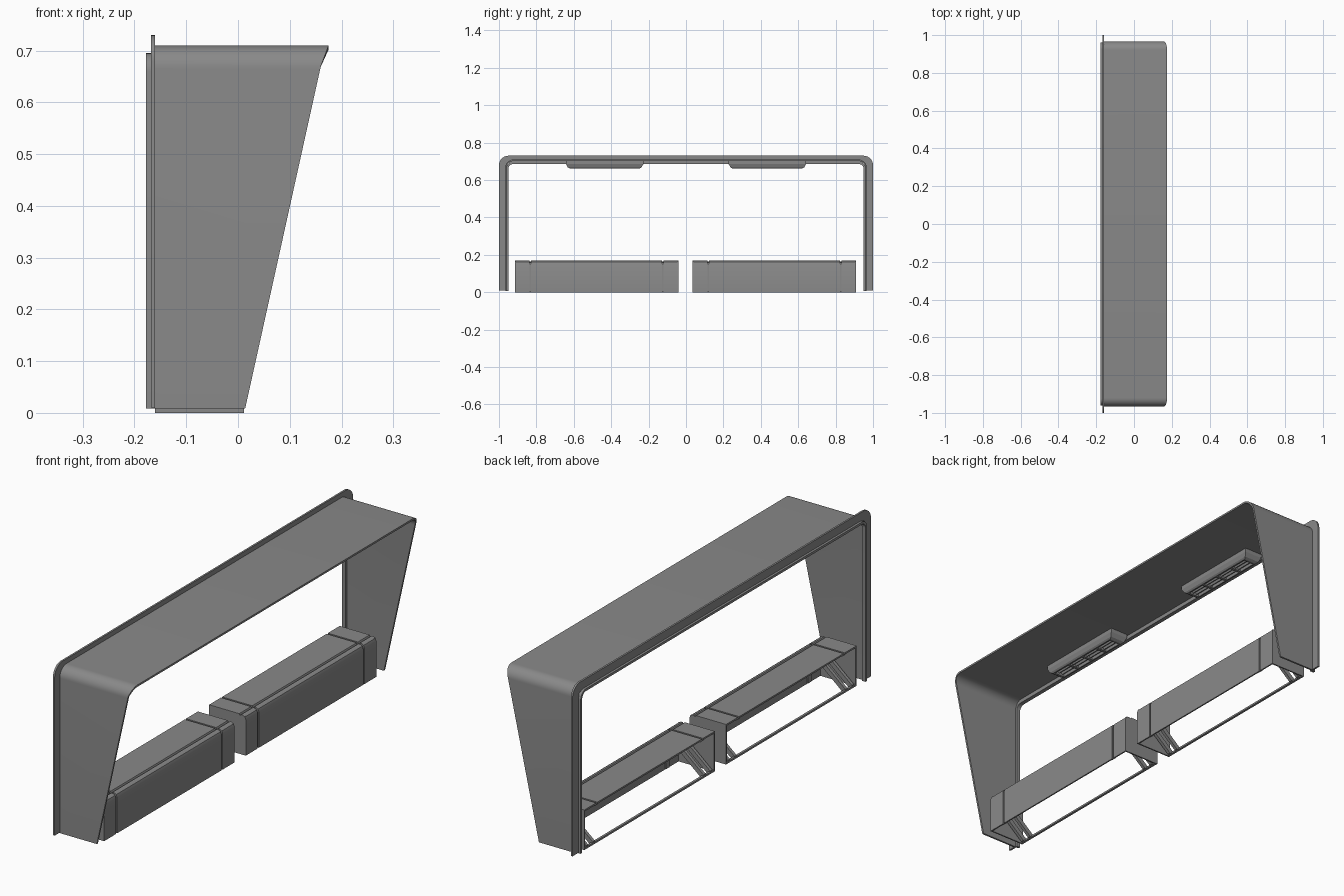
import bpy, bmesh, math

if "Cube" in bpy.data.objects:
    bpy.data.objects.remove(bpy.data.objects["Cube"])

grey = bpy.data.materials.new("panel grey")
grey.diffuse_color = (0.25, 0.25, 0.25, 1)
grey.use_nodes = True
grey.node_tree.nodes["Principled BSDF"].inputs["Base Color"].default_value = grey.diffuse_color


def finish(name, bm, smooth=False):
    bmesh.ops.recalc_face_normals(bm, faces=bm.faces)
    me = bpy.data.meshes.new(name)
    bm.to_mesh(me)
    bm.free()
    ob = bpy.data.objects.new(name, me)
    bpy.context.collection.objects.link(ob)
    me.materials.append(grey)
    if smooth:
        bpy.context.view_layer.objects.active = ob
        ob.select_set(True)
        bpy.ops.object.shade_smooth_by_angle(angle=math.radians(30))
        ob.select_set(False)
    return ob


def arch(half, top, r, bottom, n=10):
    """Rounded upside-down U in the YZ plane."""
    pts = [(-half, bottom)]
    for side in (-1, 1):
        for i in range(n + 1):
            a = math.pi / 2 * i / n
            a = math.pi - a if side < 0 else math.pi / 2 - a
            pts.append((side * (half - r) + r * math.cos(a), top - r + r * math.sin(a)))
    return pts + [(half, bottom)]


def arch_band(name, half, top, r, t, bottom, x0, x1):
    """Band of thickness t following the arch, from x0 to x1(z)."""
    bm = bmesh.new()
    outer = arch(half, top, r, bottom)
    inner = arch(half - t, top - t, max(r - t, 0.005), bottom)
    rows = []
    for (yo, zo), (yi, zi) in zip(outer, inner):
        xe = x1(zo)
        rows.append([bm.verts.new(c) for c in
                     ((x0, yo, zo), (xe, yo, zo), (xe, yi, zi), (x0, yi, zi))])
    for a, b in zip(rows, rows[1:]):
        for k in range(4):
            bm.faces.new((a[k], a[(k + 1) % 4], b[(k + 1) % 4], b[k]))
    bm.faces.new(rows[0])
    bm.faces.new(rows[-1])
    return finish(name, bm, True)


def prism(bm, prof, y0, y1):
    """Extrude an XZ profile along Y."""
    a = [bm.verts.new((x, y0, z)) for x, z in prof]
    b = [bm.verts.new((x, y1, z)) for x, z in prof]
    n = len(prof)
    for i in range(n):
        bm.faces.new((a[i], a[(i + 1) % n], b[(i + 1) % n], b[i]))
    bm.faces.new(a)
    bm.faces.new(b)


def box(bm, x0, x1, y0, y1, z0, z1):
    prism(bm, [(x0, z0), (x1, z0), (x1, z1), (x0, z1)], y0, y1)


def hood_edge(z):
    return 0.012 + 0.221 * z if z < 0.67 else 0.16 + (z - 0.67) * 0.375


# Hood, mounting flange and rear lip
arch_band("hood_shell", 0.966, 0.71, 0.045, 0.008, 0.008, -0.162, hood_edge)
arch_band("mounting_flange", 1.0, 0.73, 0.05, 0.042, 0.01, -0.168, lambda z: -0.16)
arch_band("rear_lip", 0.96, 0.695, 0.035, 0.010, 0.008, -0.178, lambda z: -0.16)

# Lower covers: folded panel in three lengths with seams, open back and floor
SKIN = [(0.012, 0), (0.012, 0.152), (0.008, 0.163), (0, 0.168), (-0.009, 0.169),
        (-0.012, 0.163), (-0.016, 0.163), (-0.019, 0.17), (-0.16, 0.17),
        (-0.16, 0.163), (-0.02, 0.157), (0, 0.155), (0.006, 0.148), (0.006, 0)]
BACKING = [(0.007, 0.002), (0.007, 0.15), (-0.002, 0.160), (-0.158, 0.164),
           (-0.158, 0.159), (-0.005, 0.154), (0.002, 0.147), (0.002, 0.002)]
for name, c in (("left", -0.4775), ("right", 0.4725)):
    h, s, g = 0.4375, 0.354, 0.004
    bm = bmesh.new()
    for y0, y1 in ((-h, -s - g), (-s + g, s - g), (s + g, h)):
        prism(bm, SKIN, c + y0, c + y1)
    for y in (-s, s):
        prism(bm, BACKING, c + y - 0.012, c + y + 0.012)
    finish(name + "_cover", bm, True)

    bm = bmesh.new()
    for e in (-1, 1):
        # end plate
        ya, yb = sorted((c + e * h, c + e * (h - 0.006)))
        box(bm, -0.16, 0.008, ya, yb, 0.0, 0.165)
        # sloping braces
        for d in (0.022, 0.066):
            y = c + e * (h - d)
            prism(bm, [(0.006, 0.125), (0.006, 0.150), (-0.158, 0.012), (-0.158, 0),
                       (-0.142, 0)], y - 0.007, y + 0.007)
    finish(name + "_end_brackets", bm)

    # rear floor rail
    bm = bmesh.new()
    box(bm, -0.16, -0.150, c - h, c + h, 0, 0.008)
    finish(name + "_rear_rail", bm)

# Ceiling vents: tapered frame with slots and slanted slats
for name, c in (("left", -0.435), ("right", 0.435)):
    bm = bmesh.new()
    x0, x1, L = -0.152, -0.068, 0.207
    rings = []
    for hx, hy, z in ((0.042, L, 0.703), (0.042, L, 0.685), (0.036, L - 0.010, 0.668),
                      (0.030, L - 0.02, 0.662), (0.024, L - 0.03, 0.662),
                      (0.020, L - 0.034, 0.688)):
        rings.append([bm.verts.new((-0.11 + sx * hx, c + sy * hy, z))
                      for sx, sy in ((-1, -1), (1, -1), (1, 1), (-1, 1))])
    for a, b in zip(rings, rings[1:]):
        for k in range(4):
            bm.faces.new((a[k], a[(k + 1) % 4], b[(k + 1) % 4], b[k]))
    bm.faces.new(rings[0])
    bm.faces.new(rings[-1])
    finish(name + "_vent_frame", bm)

    bm = bmesh.new()
    for y in (-0.09, 0, 0.09):
        box(bm, -0.134, -0.086, c + y - 0.006, c + y + 0.006, 0.663, 0.69)
    for x in (-0.124, -0.106):
        prism(bm, [(x, 0.667), (x + 0.004, 0.667), (x + 0.014, 0.689), (x + 0.010, 0.689)],
              c - 0.175, c + 0.175)
    finish(name + "_vent_slats", bm)
